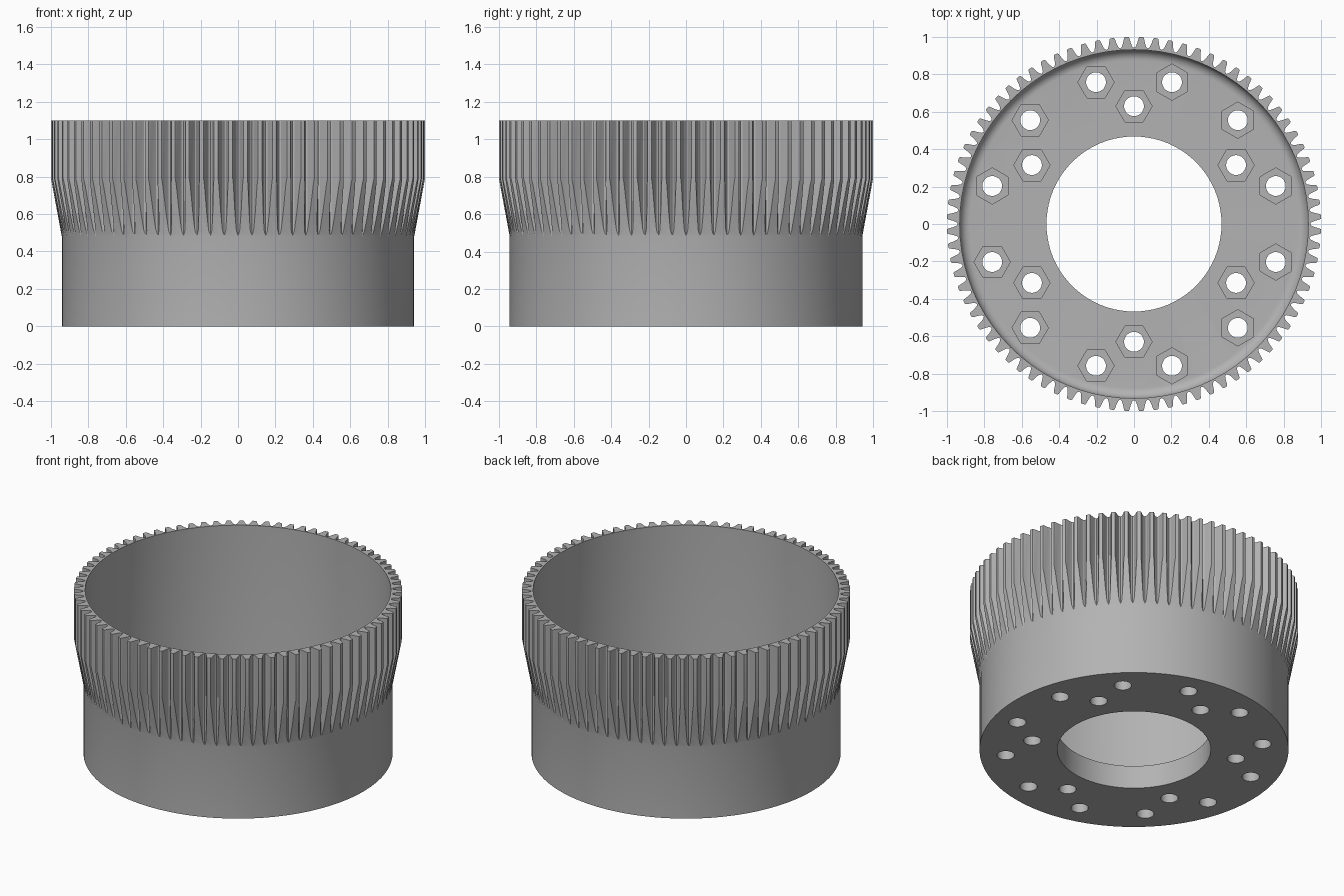
import bpy, bmesh, math
from mathutils import Matrix, Vector

cube = bpy.data.objects.get("Cube")
if cube:
    bpy.data.objects.remove(cube, do_unlink=True)

TEETH = 80
PITCH = 2 * math.pi / TEETH
TOP, TAPER_TOP, TAPER_LOW = 1.10, 0.79, 0.48
BODY_R, INNER_R, BORE_R = 0.942, 0.932, 0.468
FLOOR, FILLET = 0.155, 0.055

grey = bpy.data.materials.new("plain_grey")
grey.use_nodes = True
color = (0.45, 0.45, 0.45, 1)
grey.diffuse_color = color
grey.node_tree.nodes["Principled BSDF"].inputs["Base Color"].default_value = color


def polar(r, a, z):
    return Vector((r * math.cos(a), r * math.sin(a), z))


def finish(bm, name):
    bmesh.ops.recalc_face_normals(bm, faces=bm.faces)
    mesh = bpy.data.meshes.new(name)
    bm.to_mesh(mesh)
    bm.free()
    mesh.materials.append(grey)
    obj = bpy.data.objects.new(name, mesh)
    bpy.context.collection.objects.link(obj)
    return obj


# Half tooth outline: share of the pitch and radius, mirrored to a whole tooth
half = [(0, BODY_R), (0.12, 0.948), (0.22, 0.966), (0.31, 0.993), (0.36, 1.0)]
tooth = half + [(1 - t, r) for t, r in reversed(half)]

# Wall section, from the inside of the rim round to the foot of the taper
section = [(INNER_R, TOP)]
for i in range(9):
    a = math.radians(90 * i / 8)
    section.append((INNER_R - FILLET * (1 - math.cos(a)),
                    FLOOR + FILLET * (1 - math.sin(a))))
section += [(BORE_R, FLOOR), (BORE_R, 0), (BODY_R, 0), (BODY_R, TAPER_LOW)]


def taper_z(r):
    return TAPER_LOW + (r - BODY_R) / (1 - BODY_R) * (TAPER_TOP - TAPER_LOW)


# Toothed ring: one sector per tooth
bm = bmesh.new()
for k in range(TEETH):
    a0, a1 = k * PITCH, (k + 1) * PITCH
    for (r, z), (s, w) in zip(section, section[1:]):
        bm.faces.new([bm.verts.new(p) for p in
                      (polar(r, a0, z), polar(r, a1, z),
                       polar(s, a1, w), polar(s, a0, w))])
    upper = [polar(r, a0 + t * PITCH, TOP) for t, r in tooth]
    lower = [polar(r, a0 + t * PITCH, taper_z(r)) for t, r in tooth]
    for i in range(len(tooth) - 1):
        bm.faces.new([bm.verts.new(p) for p in
                      (lower[i], lower[i + 1], upper[i + 1], upper[i])])
    bm.faces.new([bm.verts.new(p) for p in lower])
    rim = [polar(INNER_R, a1, TOP), polar(INNER_R, a0, TOP)]
    bm.faces.new([bm.verts.new(p) for p in upper + rim])
bmesh.ops.remove_doubles(bm, verts=bm.verts, dist=0.00005)
ring = finish(bm, "toothed_ring")

# Bolt places: inner circle of six, outer circle of twelve
places = [(0.63, 30 + 60 * i, 0) for i in range(6)]
for i in range(12):
    deg = 15 + 30 * i
    pointed = math.cos(math.radians(deg)) > 0 or deg == 165
    places.append((0.785, deg, 30 if pointed else 0))


def cutter(name, radius, sides, low, high, turn):
    bm = bmesh.new()
    for r, deg, spin in places:
        spot = polar(r, math.radians(deg), (low + high) / 2)
        angle = math.radians(spin + 30 if turn else 0)
        bmesh.ops.create_cone(
            bm, cap_ends=True, segments=sides, radius1=radius, radius2=radius,
            depth=high - low,
            matrix=Matrix.Translation(spot) @ Matrix.Rotation(angle, 4, "Z"))
    obj = finish(bm, name)
    obj.hide_render = True
    return obj


# Hexagonal nut pockets and round bolt holes
bpy.context.view_layer.objects.active = ring
for tool in (cutter("nut_pockets", 0.097, 6, 0.075, 0.4, True),
             cutter("bolt_holes", 0.053, 32, -0.1, 0.3, False)):
    mod = ring.modifiers.new(tool.name, "BOOLEAN")
    mod.operation, mod.solver, mod.object = "DIFFERENCE", "EXACT", tool
    bpy.ops.object.modifier_apply(modifier=mod.name)
    bpy.data.objects.remove(tool, do_unlink=True)

bpy.ops.object.select_all(action="DESELECT")
ring.select_set(True)
bpy.ops.object.shade_smooth_by_angle(angle=math.radians(25))
